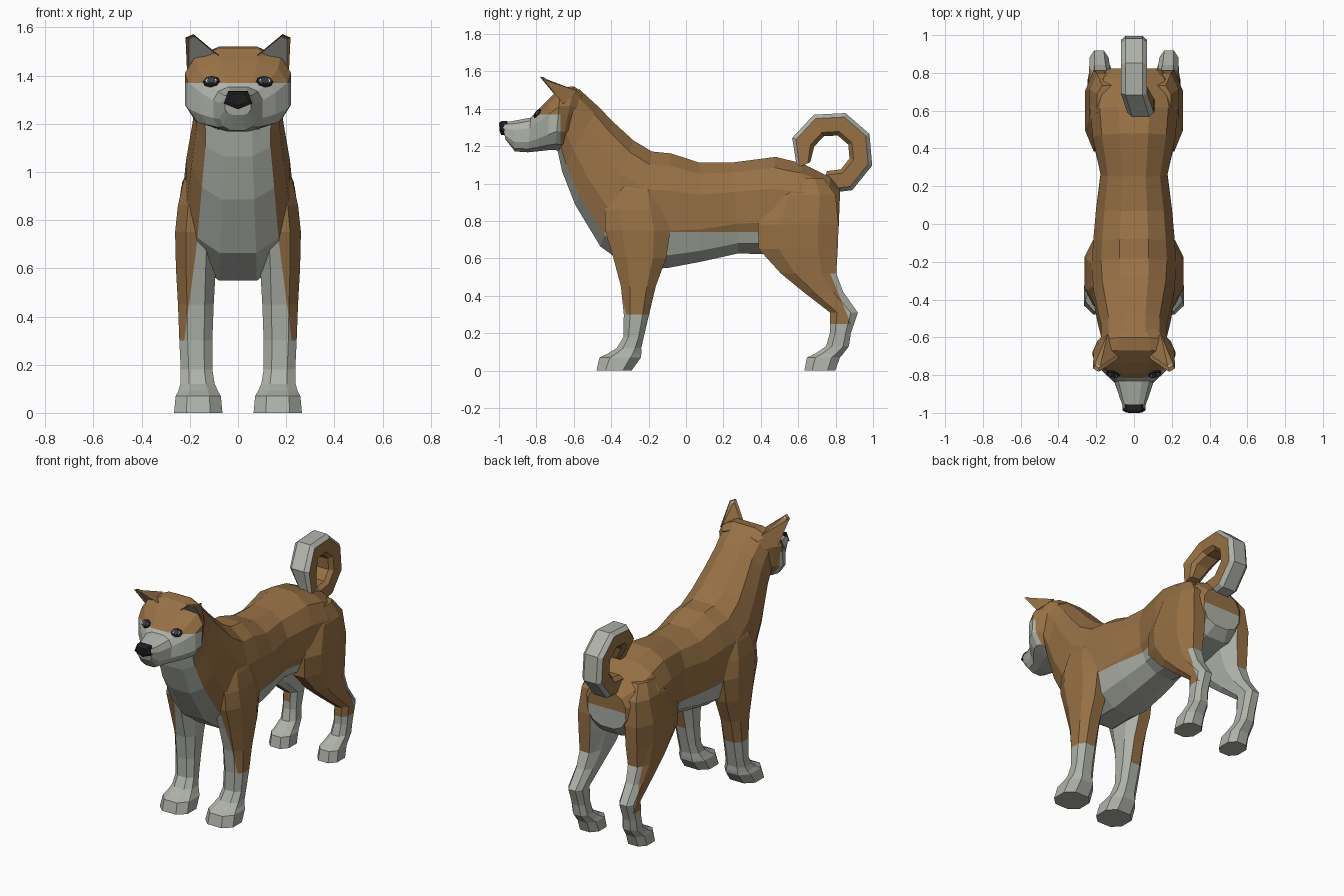
import bpy, bmesh, math
from mathutils import Vector
from mathutils.bvhtree import BVHTree

if "Cube" in bpy.data.objects:
    bpy.data.objects.remove(bpy.data.objects["Cube"])


def material(name, r, g, b):
    m = bpy.data.materials.new(name)
    m.use_nodes = True
    m.diffuse_color = (r, g, b, 1)
    m.node_tree.nodes["Principled BSDF"].inputs["Base Color"].default_value = (r, g, b, 1)
    return m


MATS = [material("brown_fur", 0.31, 0.165, 0.06), material("pale_fur", 0.43, 0.45, 0.40),
        material("black_nose", 0.015, 0.014, 0.014), material("eye_white", 0.8, 0.8, 0.8),
        material("slate_iris", 0.04, 0.045, 0.05)]
BROWN, PALE, BLACK, WHITE, SLATE = range(5)


def finish(name, bm, rule):
    bmesh.ops.recalc_face_normals(bm, faces=bm.faces)
    bm.normal_update()
    for f in bm.faces:
        f.material_index = rule(f.calc_center_median(), f.normal)
    mesh = bpy.data.meshes.new(name)
    bm.to_mesh(mesh)
    for m in MATS:
        mesh.materials.append(m)
    ob = bpy.data.objects.new(name, mesh)
    bpy.context.collection.objects.link(ob)
    tree = BVHTree.FromBMesh(bm)
    bm.free()
    return tree


def loft(name, rings, rule, n=12, power=0.8, cuts=()):
    """Skin rings of (centre, half width vector, half depth vector)."""
    def bend(t):
        return math.copysign(abs(t) ** power, t)
    bm = bmesh.new()
    loops = []
    for c, u, v in rings:
        angles = [2 * math.pi * (i + 0.5) / n for i in range(n)]
        loops.append([bm.verts.new(c + u * bend(math.sin(a)) + v * bend(math.cos(a)))
                      for a in angles])
    for a, b in zip(loops, loops[1:]):
        for i in range(n):
            j = (i + 1) % n
            bm.faces.new((a[i], a[j], b[j], b[i]))
    bm.faces.new(loops[0])
    bm.faces.new(loops[-1])
    # colour boundaries
    for point, normal in cuts:
        bmesh.ops.bisect_plane(bm, geom=bm.verts[:] + bm.edges[:] + bm.faces[:],
                               plane_co=point, plane_no=normal)
    return finish(name, bm, rule)


def spine(rows):
    """Rings from top (y, z), bottom (y, z) and half width."""
    out = []
    for ty, tz, by, bz, w in rows:
        top, bottom = Vector((0, ty, tz)), Vector((0, by, bz))
        out.append(((top + bottom) / 2, Vector((w, 0, 0)), (bottom - top) / 2))
    return out


# Trunk and neck
def trunk_rule(c, n):
    if c.y < -0.38:
        return PALE if abs(c.x) < 0.15 and (n.y < -0.3 or n.z < -0.3) else BROWN
    if c.y > 0.7 and n.y > 0.5:
        return PALE if c.z < 0.86 and abs(c.x) < 0.15 else BROWN
    return PALE if c.z < 0.74 else BROWN


loft("trunk", spine([
    (0.825, 0.98, 0.815, 0.73, 0.14), (0.77, 1.04, 0.76, 0.67, 0.21),
    (0.62, 1.115, 0.58, 0.63, 0.24), (0.48, 1.15, 0.42, 0.615, 0.225),
    (0.25, 1.12, 0.28, 0.62, 0.182), (0.07, 1.12, 0.08, 0.575, 0.207),
    (-0.08, 1.17, -0.10, 0.54, 0.222), (-0.18, 1.18, -0.30, 0.54, 0.23),
    (-0.28, 1.24, -0.46, 0.655, 0.222), (-0.38, 1.33, -0.595, 0.88, 0.198),
    (-0.47, 1.42, -0.665, 1.06, 0.178), (-0.57, 1.51, -0.69, 1.18, 0.18)]),
    trunk_rule, cuts=[((0, 0, 0.74), (0, 0, 1)), ((0, 0, 0.86), (0, 0, 1))])


# Head
def head_rule(c, n):
    if c.y > -0.67:
        return PALE if n.z < -0.6 else BROWN
    return PALE if c.z < 1.37 else BROWN


head = loft("head", spine([
    (-0.55, 1.49, -0.64, 1.20, 0.16), (-0.60, 1.525, -0.67, 1.17, 0.2),
    (-0.67, 1.515, -0.70, 1.175, 0.226), (-0.73, 1.46, -0.74, 1.175, 0.212),
    (-0.79, 1.40, -0.79, 1.17, 0.16), (-0.83, 1.355, -0.845, 1.165, 0.105),
    (-0.92, 1.338, -0.915, 1.17, 0.078), (-0.985, 1.325, -0.965, 1.235, 0.056)]),
    head_rule, power=0.7, cuts=[((0, -0.67, 0), (0, 1, 0)), ((0, 0, 1.37), (0, 0, 1))])

# Nose: five-sided, pointing down
loft("nose", spine([
    (-0.96, 1.26, -0.955, 1.342, 0.062), (-0.988, 1.26, -0.986, 1.34, 0.062),
    (-0.996, 1.28, -1.0, 1.328, 0.045)]), lambda c, n: BLACK, n=5)


# Tail: a curl, pale along its outer side
HUB = Vector((0, 0.779, 1.163))


def tail_rings():
    rings = []
    for i in range(8):
        a = math.radians(-105 + 44 * i)
        out = Vector((0, math.cos(a), math.sin(a)))
        size = 0.04 if i == 7 else 0.066
        drift = Vector((0.035 * max(0, i - 5), 0, 0))
        rings.append((HUB + out * 0.163 + drift, Vector((size * 1.1, 0, 0)), out * size))
    return rings


def tail_rule(c, n):
    out = Vector((0, c.y - HUB.y, c.z - HUB.z)).normalized()
    return PALE if n.dot(out) > 0.6 else BROWN


loft("tail", tail_rings(), tail_rule, n=8, power=0.5)

# Leg rows: height, centre y, half depth, centre x, half width
FRONT = [(1.04, -0.27, 0.10, 0.14, 0.06), (0.96, -0.27, 0.14, 0.155, 0.077),
         (0.86, -0.27, 0.175, 0.165, 0.09), (0.75, -0.258, 0.186, 0.172, 0.095),
         (0.60, -0.247, 0.15, 0.175, 0.088), (0.45, -0.255, 0.099, 0.175, 0.079),
         (0.30, -0.265, 0.072, 0.175, 0.073), (0.18, -0.28, 0.058, 0.172, 0.07),
         (0.12, -0.305, 0.07, 0.168, 0.076), (0.09, -0.33, 0.097, 0.165, 0.088),
         (0.07, -0.352, 0.118, 0.165, 0.1), (0.0, -0.385, 0.1, 0.165, 0.107)]
HIND = [(1.03, 0.64, 0.10, 0.14, 0.06), (0.94, 0.635, 0.175, 0.16, 0.08),
        (0.78, 0.6, 0.23, 0.17, 0.094), (0.65, 0.6, 0.225, 0.17, 0.088),
        (0.52, 0.655, 0.158, 0.175, 0.074), (0.42, 0.735, 0.113, 0.18, 0.062),
        (0.31, 0.845, 0.079, 0.185, 0.054), (0.20, 0.825, 0.06, 0.185, 0.052),
        (0.13, 0.81, 0.065, 0.18, 0.057), (0.09, 0.765, 0.08, 0.177, 0.065),
        (0.07, 0.735, 0.094, 0.175, 0.072), (0.0, 0.715, 0.088, 0.175, 0.077)]
HOCK_POINT, HOCK_DIR = Vector((0, 0.82, 0.40)), Vector((0, 0.92, 0.38))


def leg_rings(rows, side):
    return [(Vector((side * x, y, z)), Vector((w, 0, 0)), Vector((0, d, 0)))
            for z, y, d, x, w in rows]


for label, side in (("left", 1), ("right", -1)):
    # slanting colour line down the front of the foreleg
    slant_point, slant_dir = Vector((side * 0.15, 0, 0.86)), Vector((side, 0, 0.13))

    def front_rule(c, n, s=side, p=slant_point, d=slant_dir):
        inner = n.x * s < -0.4 and c.z < 0.72
        breast = n.y < -0.3 and (c - p).dot(d) < 0 and c.z < 0.88
        return PALE if c.z < 0.30 or inner or breast else BROWN

    def hind_rule(c, n, s=side):
        inner = n.x * s < -0.4 and c.z < 0.8
        hock = (c - HOCK_POINT).dot(HOCK_DIR) > 0 and c.z < 0.53
        return PALE if c.z < 0.25 or inner or hock else BROWN

    loft(label + "_front_leg", leg_rings(FRONT, side), front_rule, n=8,
         cuts=[((0, 0, 0.30), (0, 0.3, 1)), (slant_point, slant_dir)])
    loft(label + "_hind_leg", leg_rings(HIND, side), hind_rule, n=8,
         cuts=[((0, 0, 0.25), (0, 0, 1)), (HOCK_POINT, HOCK_DIR)])

    # Ear: a forward-leaning pyramid with a pale hollow
    bm = bmesh.new()
    inner, outer, back, tip, tip_out = [bm.verts.new((side * x, y, z)) for x, y, z in (
        (0.08, -0.71, 1.485), (0.212, -0.655, 1.425), (0.14, -0.58, 1.495),
        (0.185, -0.782, 1.572), (0.218, -0.765, 1.558))]
    hollow = bm.faces.new((inner, outer, tip_out, tip))
    for corner in ((inner, tip, back), (tip, tip_out, back), (tip_out, outer, back),
                   (inner, back, outer)):
        bm.faces.new(corner)
    bmesh.ops.recalc_face_normals(bm, faces=bm.faces)
    bmesh.ops.inset_individual(bm, faces=[hollow], thickness=0.016, depth=-0.014)
    spot = hollow.calc_center_median()
    finish(label + "_ear", bm,
           lambda c, n, p=spot: PALE if (c - p).length < 0.002 else BROWN)

    # Eye: stacked thin plates laid on the face
    hit, normal, _, _ = head.ray_cast(Vector((side * 0.11, -2, 1.375)), Vector((0, 1, 0)))
    turn = normal.to_track_quat("Z", "Y")
    for part, colour, w, h, lift in (("eye_rim", BLACK, 0.037, 0.028, 0.002),
                                     ("eye_white", WHITE, 0.027, 0.016, 0.004),
                                     ("iris", SLATE, 0.02, 0.018, 0.006)):
        bm = bmesh.new()
        bmesh.ops.create_cone(bm, cap_ends=True, segments=8, radius1=1, radius2=0.9, depth=1)
        for v in bm.verts:
            v.co = hit + turn @ Vector((v.co.x * w, v.co.y * h, v.co.z * 0.008 + lift))
        finish(label + "_" + part, bm, lambda c, n, k=colour: k)
